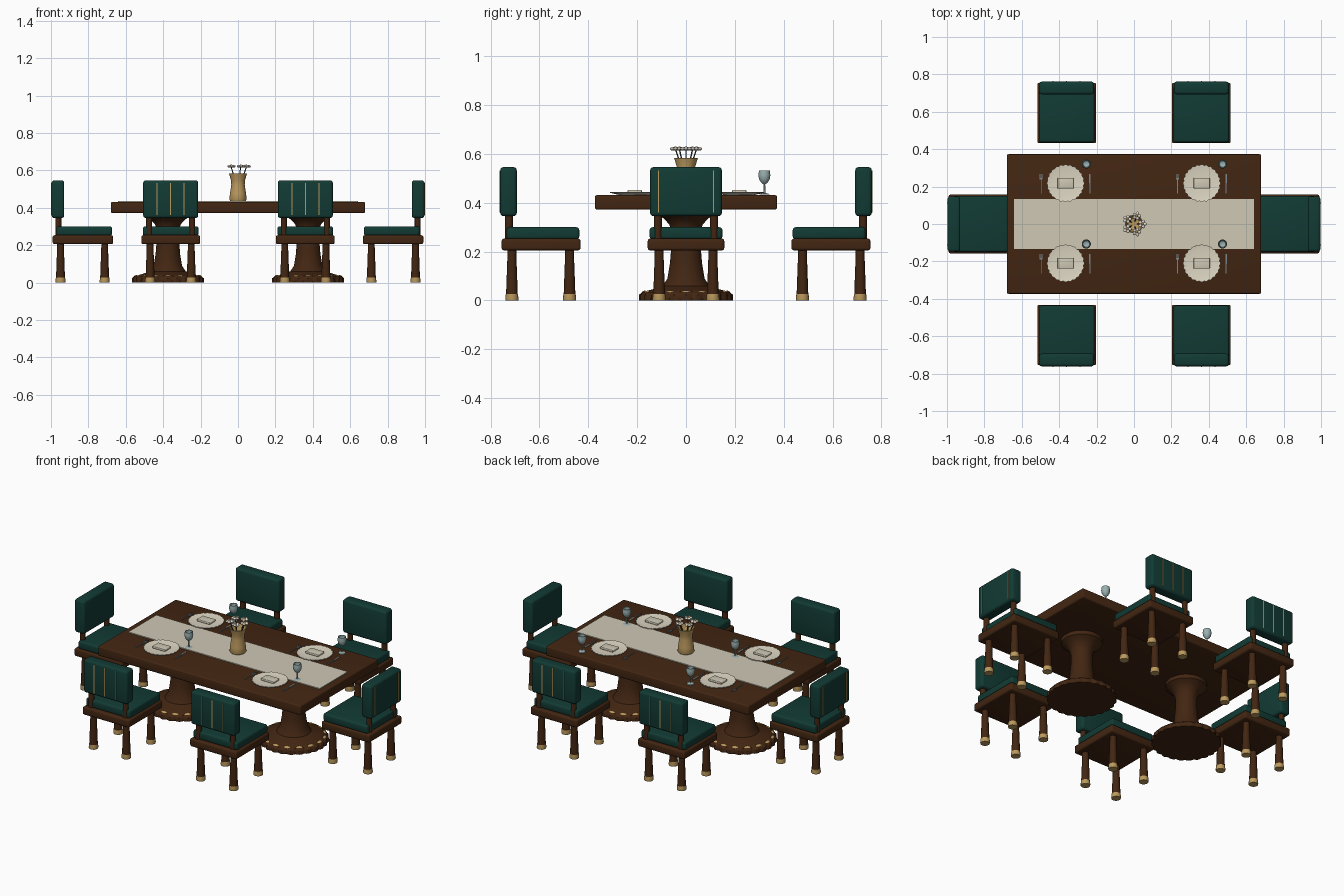
import bpy, bmesh, math
from mathutils import Matrix, Vector

if "Cube" in bpy.data.objects:
    bpy.data.objects.remove(bpy.data.objects["Cube"])

def mat(name, r, g, b):
    m = bpy.data.materials.new(name)
    m.diffuse_color = (r, g, b, 1)
    m.use_nodes = True
    m.node_tree.nodes["Principled BSDF"].inputs["Base Color"].default_value = m.diffuse_color
    return m

WOOD = mat("dark wood", 0.055, 0.019, 0.006)
GREEN = mat("green upholstery", 0.006, 0.043, 0.034)
GOLD = mat("brass", 0.50, 0.32, 0.11)
LINEN = mat("linen", 0.62, 0.58, 0.46)
CHINA = mat("china", 0.72, 0.67, 0.54)
STEEL = mat("steel", 0.20, 0.25, 0.27)
GLASS = mat("pale glass", 0.33, 0.44, 0.44)
PETAL = mat("petals", 0.75, 0.70, 0.62)
STEM = mat("stems", 0.04, 0.06, 0.04)

def finish(name, bm, material, world=Matrix(), smooth=True):
    bmesh.ops.remove_doubles(bm, verts=bm.verts, dist=1e-5)
    bmesh.ops.recalc_face_normals(bm, faces=bm.faces)
    me = bpy.data.meshes.new(name)
    bm.to_mesh(me)
    bm.free()
    me.materials.append(material)
    ob = bpy.data.objects.new(name, me)
    bpy.context.collection.objects.link(ob)
    ob.matrix_world = world
    if smooth:
        bpy.ops.object.select_all(action='DESELECT')
        ob.select_set(True)
        bpy.context.view_layer.objects.active = ob
        bpy.ops.object.shade_smooth_by_angle(angle=math.radians(35))
    return ob

def box(bm, x0, x1, y0, y1, z0, z1, bevel=0):
    t = bmesh.new()
    m = Matrix.Translation(((x0 + x1) / 2, (y0 + y1) / 2, (z0 + z1) / 2)) @ Matrix.Diagonal((x1 - x0, y1 - y0, z1 - z0, 1))
    bmesh.ops.create_cube(t, size=1, matrix=m)
    if bevel:
        bmesh.ops.bevel(t, geom=t.edges[:], offset=bevel, segments=3, profile=0.5, affect='EDGES')
    me = bpy.data.meshes.new("tmp")
    t.to_mesh(me)
    t.free()
    bm.from_mesh(me)
    bpy.data.meshes.remove(me)

def lathe(bm, profile, x=0, y=0, z=0, n=24, lobes=0, depth=0, lobed=()):
    """Spin (radius, height) points; rows listed in lobed get a scalloped edge."""
    rows = []
    for i, (r, h) in enumerate(profile):
        row = []
        for k in range(n):
            a = 2 * math.pi * k / n
            rr = r - (depth * (1 - abs(math.cos(lobes * a / 2))) if i in lobed else 0)
            row.append(bm.verts.new((x + rr * math.cos(a), y + rr * math.sin(a), z + h)))
        rows.append(row)
    for a, b in zip(rows, rows[1:]):
        for k in range(n):
            bm.faces.new((a[k], a[(k + 1) % n], b[(k + 1) % n], b[k]))
    for row, (r, h) in ((rows[0], profile[0]), (rows[-1], profile[-1])):
        if r > 0.0005:
            bm.faces.new(row)

def blob(bm, loc, scale, rot=0, tilt=0):
    m = Matrix.Translation(loc) @ Matrix.Rotation(rot, 4, 'Z') @ Matrix.Rotation(tilt, 4, 'Y') @ Matrix.Diagonal((*scale, 1))
    bmesh.ops.create_uvsphere(bm, u_segments=10, v_segments=6, radius=1, matrix=m)

def rod(bm, a, b, r):
    a, b = Vector(a), Vector(b)
    m = Matrix.Translation((a + b) / 2) @ (b - a).to_track_quat('Z', 'Y').to_matrix().to_4x4()
    bmesh.ops.create_cone(bm, cap_ends=True, segments=8, radius1=r, radius2=r, depth=(b - a).length, matrix=m)

# Table top and runner
bm = bmesh.new()
box(bm, -0.68, 0.68, -0.373, 0.373, 0.372, 0.431, 0.008)
finish("table_top", bm, WOOD)
bm = bmesh.new()
box(bm, -0.642, 0.642, -0.134, 0.134, 0.43, 0.436)
finish("table_runner", bm, LINEN)

# Pedestals with scalloped feet and brass ornaments
for px in (-0.375, 0.375):
    bm = bmesh.new()
    lathe(bm, [(0.193, 0), (0.193, 0.022), (0.18, 0.034), (0.135, 0.046), (0.095, 0.06), (0.076, 0.09),
               (0.066, 0.15), (0.06, 0.22), (0.06, 0.28), (0.068, 0.31), (0.09, 0.335), (0.113, 0.35),
               (0.115, 0.374)], px, n=96, lobes=24, depth=0.01, lobed=(0, 1))
    finish("pedestal", bm, WOOD)
    bm = bmesh.new()
    for k in range(16):
        a = 2 * math.pi * k / 16
        blob(bm, (px + 0.172 * math.cos(a), 0.172 * math.sin(a), 0.0355), (0.009, 0.019, 0.004), a, 0.3)
    finish("pedestal_ornament", bm, GOLD)

# Chairs, modelled facing +y
def chair(x, y, turn, strips):
    w = Matrix.Translation((x, y, 0)) @ Matrix.Rotation(turn, 4, 'Z')
    bm = bmesh.new()
    box(bm, -0.157, 0.157, -0.16, 0.163, 0.205, 0.253, 0.01)
    finish("seat_frame", bm, WOOD, w)
    bm = bmesh.new()
    box(bm, -0.149, 0.149, -0.14, 0.158, 0.25, 0.30, 0.012)
    finish("seat_cushion", bm, GREEN, w)
    bm = bmesh.new()
    box(bm, -0.147, 0.147, -0.166, -0.098, 0.345, 0.546, 0.014)
    finish("chair_back", bm, GREEN, w)
    posts, legs, feet, trim = (bmesh.new() for _ in range(4))
    for s in (-1, 1):
        lathe(posts, [(0.016, 0.24), (0.016, 0.37)], 0.115 * s, -0.13, n=12)
        for ly in (-0.118, 0.118):
            lathe(legs, [(0.024, 0.024), (0.022, 0.08), (0.018, 0.19), (0.018, 0.215)], 0.11 * s, ly, n=16)
            lathe(feet, [(0.026, 0), (0.027, 0.006), (0.025, 0.027), (0.02, 0.028)], 0.11 * s, ly, n=16)
    for sx in strips:
        box(trim, sx - 0.0025, sx + 0.0025, -0.169, -0.163, 0.36, 0.532)
    finish("back_posts", posts, WOOD, w)
    finish("chair_legs", legs, WOOD, w)
    finish("brass_feet", feet, GOLD, w)
    finish("back_trim", trim, GOLD, w)

for sx in (-0.36, 0.36):
    chair(sx, -0.595, 0, (-0.072, 0, 0.072))
    chair(sx, 0.595, math.pi, (-0.072, 0, 0.072))
chair(-0.831, 0, -math.pi / 2, (-0.113, 0.113))
chair(0.831, 0, math.pi / 2, (-0.113, 0.113))

# Place settings
for px in (-0.366, 0.362):
    for py in (-0.21, 0.218):
        bm = bmesh.new()
        lathe(bm, [(0.06, 0), (0.101, 0.01), (0.101, 0.014), (0.07, 0.009), (0, 0.009)], px, py, 0.431,
              n=120, lobes=24, depth=0.006, lobed=(1, 2))
        finish("plate", bm, CHINA)
        bm = bmesh.new()
        box(bm, px - 0.043, px + 0.043, py - 0.029, py + 0.029, 0.439, 0.453, 0.004)
        finish("napkin", bm, LINEN)
        bm = bmesh.new()
        fx, kx = px - 0.13, px + 0.13
        box(bm, fx - 0.002, fx + 0.002, py - 0.055, py + 0.025, 0.431, 0.435)
        box(bm, fx - 0.008, fx + 0.008, py + 0.02, py + 0.027, 0.431, 0.435)
        for t in (-0.0065, 0, 0.0065):
            box(bm, fx + t - 0.0015, fx + t + 0.0015, py + 0.025, py + 0.05, 0.431, 0.435)
        finish("fork", bm, STEEL)
        bm = bmesh.new()
        box(bm, kx - 0.003, kx + 0.003, py - 0.055, py, 0.431, 0.436)
        box(bm, kx - 0.004, kx + 0.004, py, py + 0.05, 0.431, 0.434)
        finish("knife", bm, STEEL)
        bm = bmesh.new()
        lathe(bm, [(0.021, 0), (0.02, 0.003), (0.004, 0.007), (0.0035, 0.042), (0.014, 0.05), (0.022, 0.064),
                   (0.0245, 0.08), (0.022, 0.099), (0.019, 0.099), (0.021, 0.08), (0.017, 0.064), (0, 0.054)],
              px + 0.111, py + 0.103, 0.433, n=20)
        finish("wine_glass", bm, GLASS)

# Vase with five flowers
bm = bmesh.new()
lathe(bm, [(0.042, 0), (0.046, 0.008), (0.043, 0.04), (0.036, 0.085), (0.037, 0.11), (0.049, 0.148),
           (0.044, 0.148), (0.032, 0.11), (0, 0.10)], z=0.436, n=32)
finish("vase", bm, GOLD)
stems, petals, hearts = bmesh.new(), bmesh.new(), bmesh.new()
for k in range(5):
    a = 2 * math.pi * k / 5
    fx, fy = 0.045 * math.cos(a), 0.045 * math.sin(a)
    rod(stems, (fx * 0.3, fy * 0.3, 0.53), (fx, fy, 0.618), 0.0028)
    blob(hearts, (fx, fy, 0.625), (0.007, 0.007, 0.006))
    for j in range(5):
        b = a + 2 * math.pi * j / 5
        blob(petals, (fx + 0.0135 * math.cos(b), fy + 0.0135 * math.sin(b), 0.621), (0.0105, 0.009, 0.007), b)
finish("flower_stems", stems, STEM)
finish("flower_petals", petals, PETAL)
finish("flower_hearts", hearts, GOLD)
